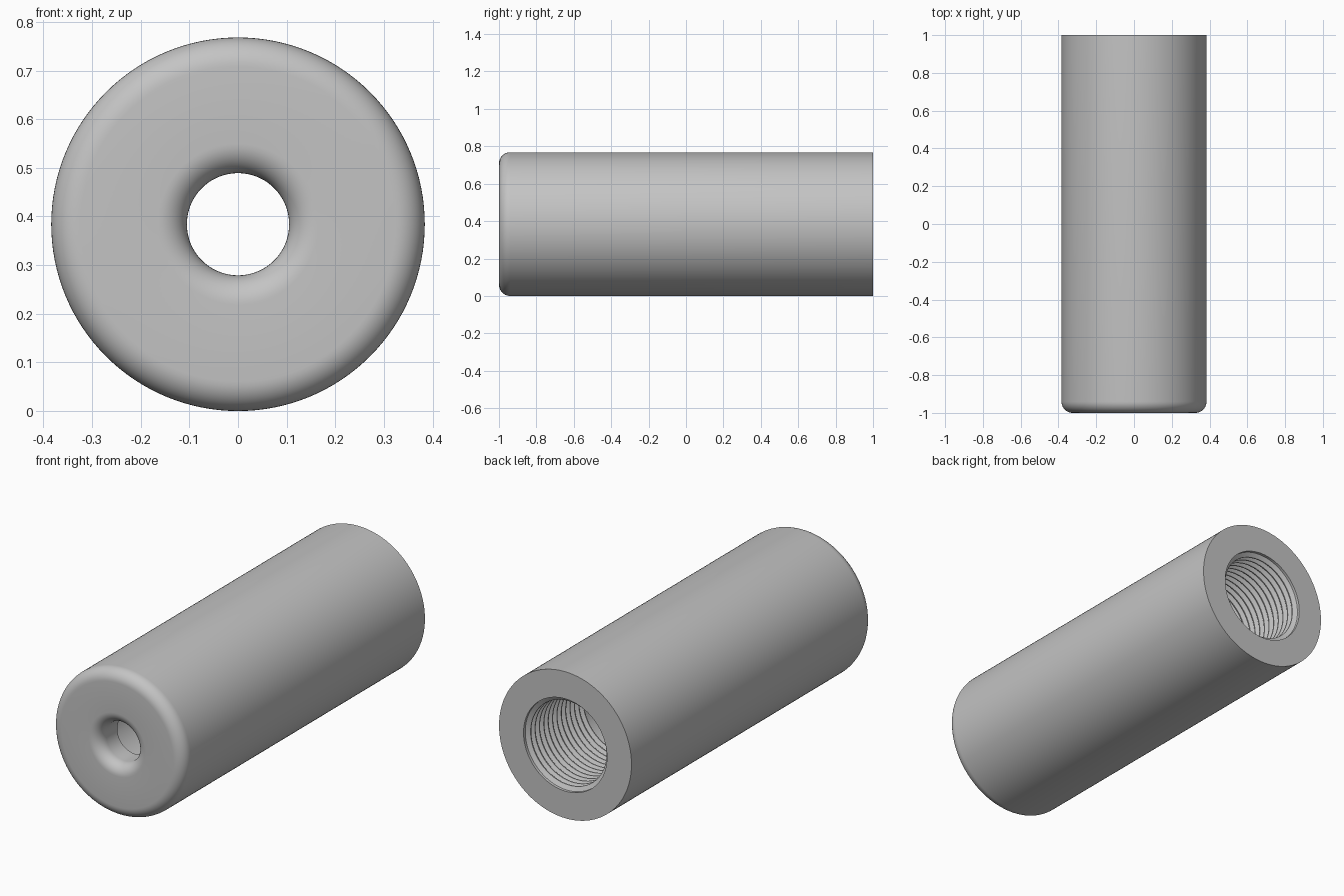
import bpy
import bmesh
from math import sin, cos, pi, radians
from mathutils import Matrix

default_cube = bpy.data.objects.get("Cube")
if default_cube:
    bpy.data.objects.remove(default_cube)

OUTER, HOLE, CHAMBER = 0.384, 0.105, 0.225
FRONT, BACK = -1.0, 1.0
FILLET, WALL = 0.06, 0.15
THREAD_ROOT, THREAD_CREST = 0.242, 0.22
THREAD_DEPTH, TURNS = 0.47, 13
SIDES = 128


def arc(radius, y, start, end, steps=10):
    """Quarter fillet as (radius, y) points."""
    angles = [radians(start + (end - start) * i / steps) for i in range(steps + 1)]
    return [(radius + FILLET * cos(a), y + FILLET * sin(a)) for a in angles]


# Outside wall, rounded front edge, rounded hole mouth and narrow hole
profile = [(OUTER, BACK)]
profile += arc(OUTER - FILLET, FRONT + FILLET, 0, -90)
profile += arc(HOLE + FILLET, FRONT + FILLET, -90, -180)
profile += [(HOLE, FRONT + WALL), (CHAMBER, FRONT + WALL)]

# Smooth chamber leading to the internal thread
thread_start = BACK - THREAD_DEPTH
pitch = THREAD_DEPTH / TURNS
profile.append((CHAMBER, thread_start))
for turn in range(TURNS):
    y = thread_start + turn * pitch
    profile += [(THREAD_CREST, y + pitch * 0.1),
                (THREAD_CREST, y + pitch * 0.25),
                (THREAD_ROOT, y + pitch * 0.6),
                (THREAD_ROOT, y + pitch * 0.75)]
profile.append((THREAD_ROOT, BACK))

# Turn the closed profile around the long axis
bm = bmesh.new()
verts = [bm.verts.new((r, y, 0)) for r, y in profile]
edges = [bm.edges.new((v, verts[i - 1])) for i, v in enumerate(verts)]
bmesh.ops.spin(bm, geom=verts + edges, cent=(0, 0, 0), axis=(0, 1, 0),
               angle=2 * pi, steps=SIDES, use_duplicate=False)
bmesh.ops.remove_doubles(bm, verts=bm.verts[:], dist=0.0002)
bmesh.ops.recalc_face_normals(bm, faces=bm.faces[:])
bmesh.ops.transform(bm, matrix=Matrix.Translation((0, 0, OUTER)), verts=bm.verts[:])

mesh = bpy.data.meshes.new("threaded_sleeve")
bm.to_mesh(mesh)
bm.free()
sleeve = bpy.data.objects.new("threaded_sleeve", mesh)
bpy.context.collection.objects.link(sleeve)

# Plain grey metal
grey = bpy.data.materials.new("plain_grey")
grey.use_nodes = True
colour = (0.55, 0.55, 0.55, 1)
grey.diffuse_color = colour
grey.node_tree.nodes["Principled BSDF"].inputs["Base Color"].default_value = colour
mesh.materials.append(grey)

# Smooth round surfaces, crisp rims and thread edges
bpy.ops.object.select_all(action="DESELECT")
sleeve.select_set(True)
bpy.context.view_layer.objects.active = sleeve
bpy.ops.object.shade_smooth_by_angle(angle=radians(30))
